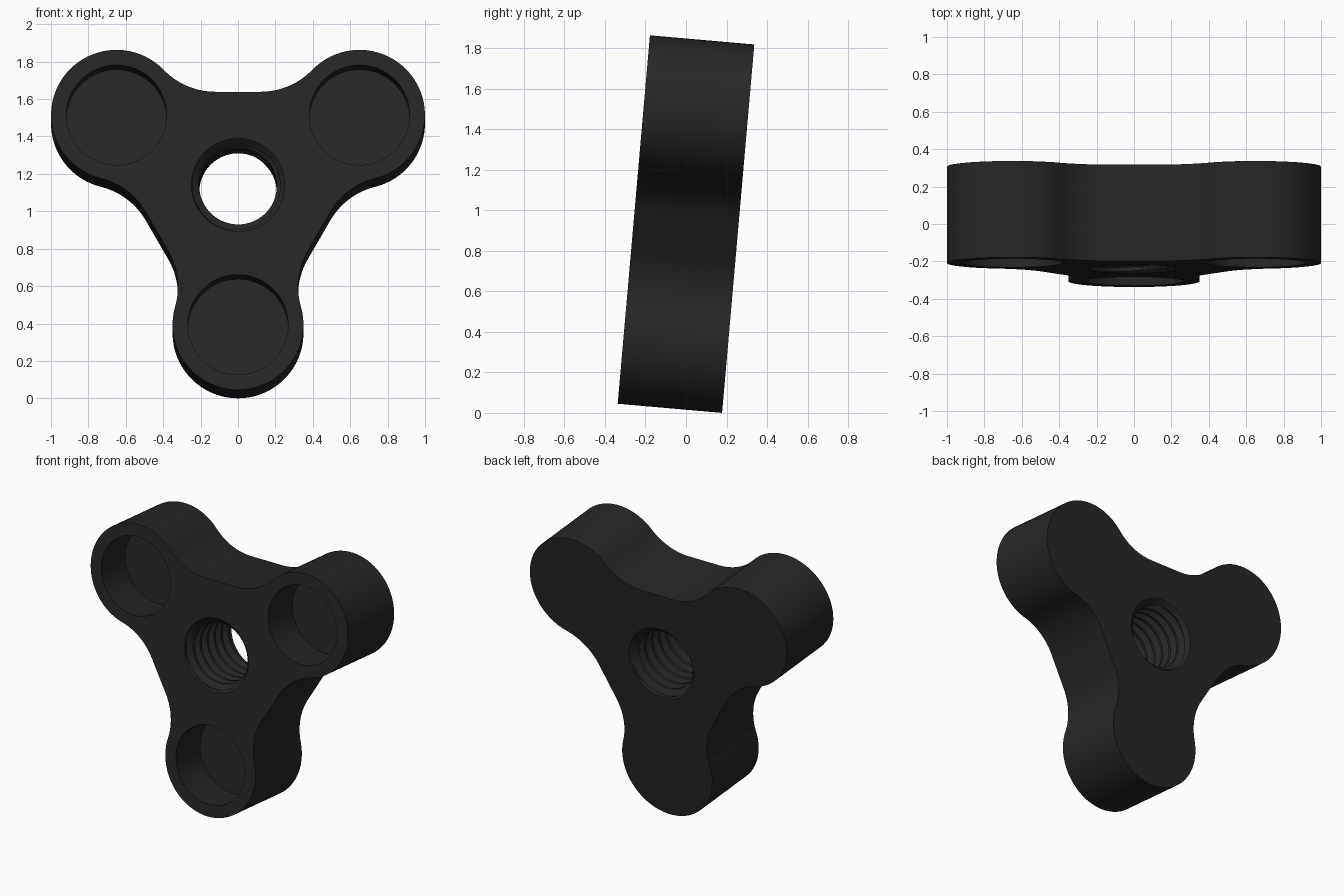
import bpy, bmesh, math
from mathutils import Matrix, Vector

if "Cube" in bpy.data.objects:
    bpy.data.objects.remove(bpy.data.objects["Cube"])

T = 0.517                      # body thickness
LOBE_R, LOBE_DIST = 0.35, 0.75
FLAT, HUB = 0.12, 0.50         # half width and distance of the flat sides
POCKET_R, POCKET_DEPTH = 0.268, 0.27
MINOR, MAJOR, MOUTH = 0.207, 0.244, 0.25
PITCH, SEG = 0.0775, 64


def arc(cx, cz, r, a0, a1, n):
    return [(cx + r * math.cos(a0 + (a1 - a0) * i / n),
             cz + r * math.sin(a0 + (a1 - a0) * i / n)) for i in range(n + 1)]


def spin(p, a):
    c, s = math.cos(a), math.sin(a)
    return (p[0] * c - p[1] * s, p[0] * s + p[1] * c)


def outline():
    """Three lobes joined by concave fillets and short flats."""
    lx, lz = LOBE_DIST * math.cos(math.pi / 6), LOBE_DIST * 0.5
    dx, dz = lx - FLAT, HUB - lz
    fr = (dx * dx + dz * dz - LOBE_R ** 2) / (2 * (LOBE_R - dz))
    a = math.atan2(HUB + fr - lz, FLAT - lx)
    fillet = arc(FLAT, HUB + fr, fr, -math.pi / 2, a - math.pi, 18)
    lobe = arc(lx, lz, LOBE_R, a, math.pi / 3 - a, 44)
    side = [(-x, z) for x, z in reversed(fillet)] + fillet + lobe[1:-1]
    return [spin(p, -k * 2 * math.pi / 3) for k in range(3) for p in side]


bm = bmesh.new()


def ring(points, y):
    vs = [bm.verts.new((x, y, z)) for x, z in points]
    return vs, [bm.edges.new((vs[i - 1], vs[i])) for i in range(len(vs))]


def wall(a, b):
    for i in range(len(a)):
        bm.faces.new((a[i - 1], a[i], b[i], b[i - 1]))


# threaded bore: helical rows, clamped and chamfered at both ends
phases = [(0, MINOR), (0.25, MINOR), (0.41, (MINOR + MAJOR) / 2),
          (0.56, MAJOR), (0.69, MAJOR), (0.84, (MINOR + MAJOR) / 2)]
turns = int(T / PITCH) + 4
cols = []
for i in range(SEG):
    t = 2 * math.pi * i / SEG
    col = []
    for k in range(-2, turns):
        for ph, r in phases:
            y = min(max((k + ph + i / SEG) * PITCH, 0), T)
            r = max(r, MOUTH - min(y, T - y))
            if y in (0, T):
                r = MOUTH
            col.append(bm.verts.new((r * math.cos(t), y, r * math.sin(t))))
    cols.append(col)
rows = len(cols[0])
for i in range(SEG):
    a, b = cols[i], cols[(i + 1) % SEG]
    s = len(phases) if i == SEG - 1 else 0
    for j in range(rows - 1 - s):
        bm.faces.new((a[j], a[j + 1], b[j + 1 + s], b[j + s]))
bmesh.ops.remove_doubles(bm, verts=bm.verts[:], dist=1e-5)
bmesh.ops.delete(bm, geom=[v for v in bm.verts if not v.link_faces], context='VERTS')
rim = [e for e in bm.edges if e.is_boundary]
front_edges = [e for e in rim if all(v.co.y < 1e-4 for v in e.verts)]
back_edges = [e for e in rim if all(v.co.y > T - 1e-4 for v in e.verts)]

# outer side wall
shape = outline()
front, fe = ring(shape, 0)
back, be = ring(shape, T)
wall(front, back)
front_edges += fe
back_edges += be

# blind round pocket in the front of each lobe
for k in range(3):
    cx, cz = spin((0, -LOBE_DIST), k * 2 * math.pi / 3)
    circle = arc(cx, cz, POCKET_R, 0, 2 * math.pi, SEG)[:-1]
    mouth, me = ring(circle, 0)
    floor, _ = ring(circle, POCKET_DEPTH)
    wall(mouth, floor)
    bm.faces.new(floor)
    front_edges += me

# flat front and back faces
for edges, n in ((front_edges, -1), (back_edges, 1)):
    bmesh.ops.triangle_fill(bm, use_beauty=True, edges=edges, normal=Vector((0, n, 0)))
bmesh.ops.recalc_face_normals(bm, faces=bm.faces[:])

# lean back five degrees, then centre and stand on the ground
bm.transform(Matrix.Rotation(math.radians(-5), 4, 'X'))
ys = [v.co.y for v in bm.verts]
bm.transform(Matrix.Translation((0, -(min(ys) + max(ys)) / 2, -min(v.co.z for v in bm.verts))))

mesh = bpy.data.meshes.new("knob_body")
bm.to_mesh(mesh)
bm.free()
body = bpy.data.objects.new("knob_body", mesh)
bpy.context.collection.objects.link(body)
mat = bpy.data.materials.new("black_plastic")
mat.diffuse_color = (0.02, 0.02, 0.02, 1)
mat.use_nodes = True
mat.node_tree.nodes["Principled BSDF"].inputs["Base Color"].default_value = mat.diffuse_color
mesh.materials.append(mat)
bpy.context.view_layer.objects.active = body
body.select_set(True)
bpy.ops.object.shade_smooth_by_angle(angle=math.radians(30))
